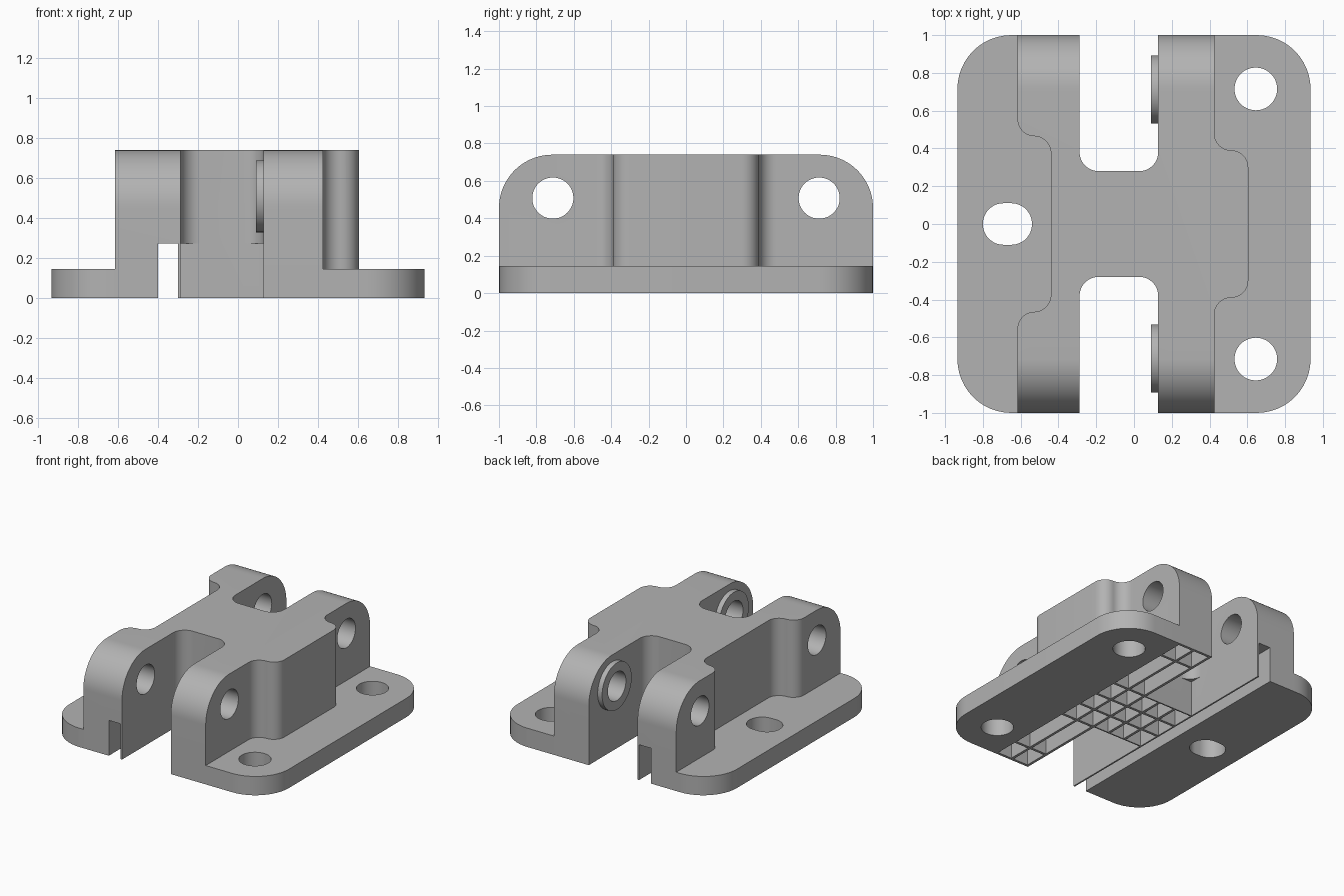
import bpy, math
from mathutils import Matrix, Vector

if "Cube" in bpy.data.objects:
    bpy.data.objects.remove(bpy.data.objects["Cube"])

grey = bpy.data.materials.new("plain_grey")
grey.use_nodes = True
grey.diffuse_color = (0.45, 0.45, 0.45, 1)
grey.node_tree.nodes["Principled BSDF"].inputs["Base Color"].default_value = (0.45, 0.45, 0.45, 1)

ALONG_X = Matrix(((0, 0, 1, 0), (1, 0, 0, 0), (0, 1, 0, 0), (0, 0, 0, 1)))


def fillet(corners, steps=12):
    """Round each (x, y, radius) corner of a closed outline."""
    out = []
    n = len(corners)
    for i, (x, y, r) in enumerate(corners):
        p = Vector((x, y))
        if r == 0:
            out.append(p)
            continue
        a = (Vector(corners[i - 1][:2]) - p).normalized()
        b = (Vector(corners[(i + 1) % n][:2]) - p).normalized()
        half = a.angle(b) / 2
        centre = p + (a + b).normalized() * r / math.sin(half)
        start = p + a * r / math.tan(half) - centre
        end = p + b * r / math.tan(half) - centre
        sweep = start.angle_signed(end)
        for k in range(steps + 1):
            t = -sweep * k / steps
            c, s = math.cos(t), math.sin(t)
            out.append(centre + Vector((start.x * c - start.y * s, start.x * s + start.y * c)))
    return out


def prism(name, pts, low, high, matrix=None):
    """Extrude a counter-clockwise outline from low to high."""
    n = len(pts)
    verts = [(p[0], p[1], h) for h in (low, high) for p in pts]
    faces = [list(range(n))[::-1], list(range(n, 2 * n))]
    faces += [(i, (i + 1) % n, n + (i + 1) % n, n + i) for i in range(n)]
    mesh = bpy.data.meshes.new(name)
    mesh.from_pydata(verts, [], faces)
    if matrix:
        mesh.transform(matrix)
    mesh.materials.append(grey)
    obj = bpy.data.objects.new(name, mesh)
    bpy.context.collection.objects.link(obj)
    return obj


def rect(x0, x1, y0, y1, r=0):
    return fillet([(x0, y0, r), (x1, y0, r), (x1, y1, r), (x0, y1, r)])


def circle(cx, cy, r, n=48):
    return [(cx + r * math.cos(math.tau * i / n), cy + r * math.sin(math.tau * i / n)) for i in range(n)]


def combine(target, tool, operation):
    mod = target.modifiers.new("shape", 'BOOLEAN')
    mod.operation, mod.object, mod.solver = operation, tool, 'EXACT'
    bpy.context.view_layer.objects.active = target
    bpy.ops.object.modifier_apply(modifier=mod.name)
    bpy.data.objects.remove(tool)


def cut(pts, low, high, matrix=None):
    combine(bracket, prism("cutter", pts, low, high, matrix), 'DIFFERENCE')


# Raised body with S-curved flanks, trimmed by a side profile with rounded ends
R = 0.09
right = [(0.425, -1, 0), (0.425, -0.39, R), (0.605, -0.39, R)]
left = [(-0.44, -0.465, R), (-0.617, -0.465, R), (-0.617, -1, 0)]
half_outline = right + [(x, -y, r) for x, y, r in reversed(right)]
half_outline += [(x, -y, r) for x, y, r in reversed(left)] + left
bracket = prism("hinge_bracket", fillet(half_outline), 0, 0.74)
side = fillet([(-1, -0.1, 0), (1, -0.1, 0), (1, 0.74, 0.285), (-1, 0.74, 0.285)], 20)
combine(bracket, prism("side_profile", side, -1, 1, ALONG_X), 'INTERSECT')

# Mounting plate
combine(bracket, prism("base_plate", rect(-0.935, 0.935, -1, 1, 0.285), 0, 0.145), 'UNION')

# Openings between the arms, square below and rounded above
for s in (-1, 1):
    y0, y1 = sorted((s * 0.28, s * 1.5))
    cut(rect(-0.288, 0.128, y0, y1, 0.1), -0.1, 1)
    cut(rect(-0.288, 0.128, y0, y1), -0.1, 0.272)

# Long underside slot beside the thin fin
cut(rect(-0.4, -0.3, -1.2, 1.2), -0.1, 0.272)

# Pin holes and screw holes
for s in (-1, 1):
    cut(circle(s * 0.712, 0.508, 0.11), -1, 1, ALONG_X)
    cut(circle(0.645, s * 0.715, 0.113), -0.1, 0.3)
cut(rect(-0.8, -0.54, -0.11, 0.11, 0.109), -0.1, 0.3)

# Ribbed underside pockets
centre_rows = [(-0.27, -0.1), (-0.08, 0.08), (0.1, 0.27)]
arm_rows = [(-0.98, -0.8), (-0.78, -0.29)] + centre_rows + [(0.29, 0.78), (0.8, 0.98)]
columns = [(0.148, 0.275, arm_rows), (0.295, 0.415, arm_rows),
           (-0.288, -0.15, centre_rows), (-0.13, -0.01, centre_rows), (0.01, 0.128, centre_rows)]
for x0, x1, rows in columns:
    for y0, y1 in rows:
        cut(rect(x0, x1, y0, y1), -0.1, 0.27)

# Raised washers around the pin holes
parts = [bracket]
for s, label in ((-1, "front"), (1, "back")):
    washer = prism(label + "_washer", circle(s * 0.712, 0.508, 0.18), 0.09, 0.128, ALONG_X)
    combine(washer, prism("cutter", circle(s * 0.712, 0.508, 0.11), 0, 0.3, ALONG_X), 'DIFFERENCE')
    parts.append(washer)

# Smooth curves, keep edges sharp
bpy.ops.object.select_all(action='DESELECT')
for obj in parts:
    obj.select_set(True)
bpy.context.view_layer.objects.active = bracket
bpy.ops.object.shade_smooth_by_angle(angle=math.radians(30))
